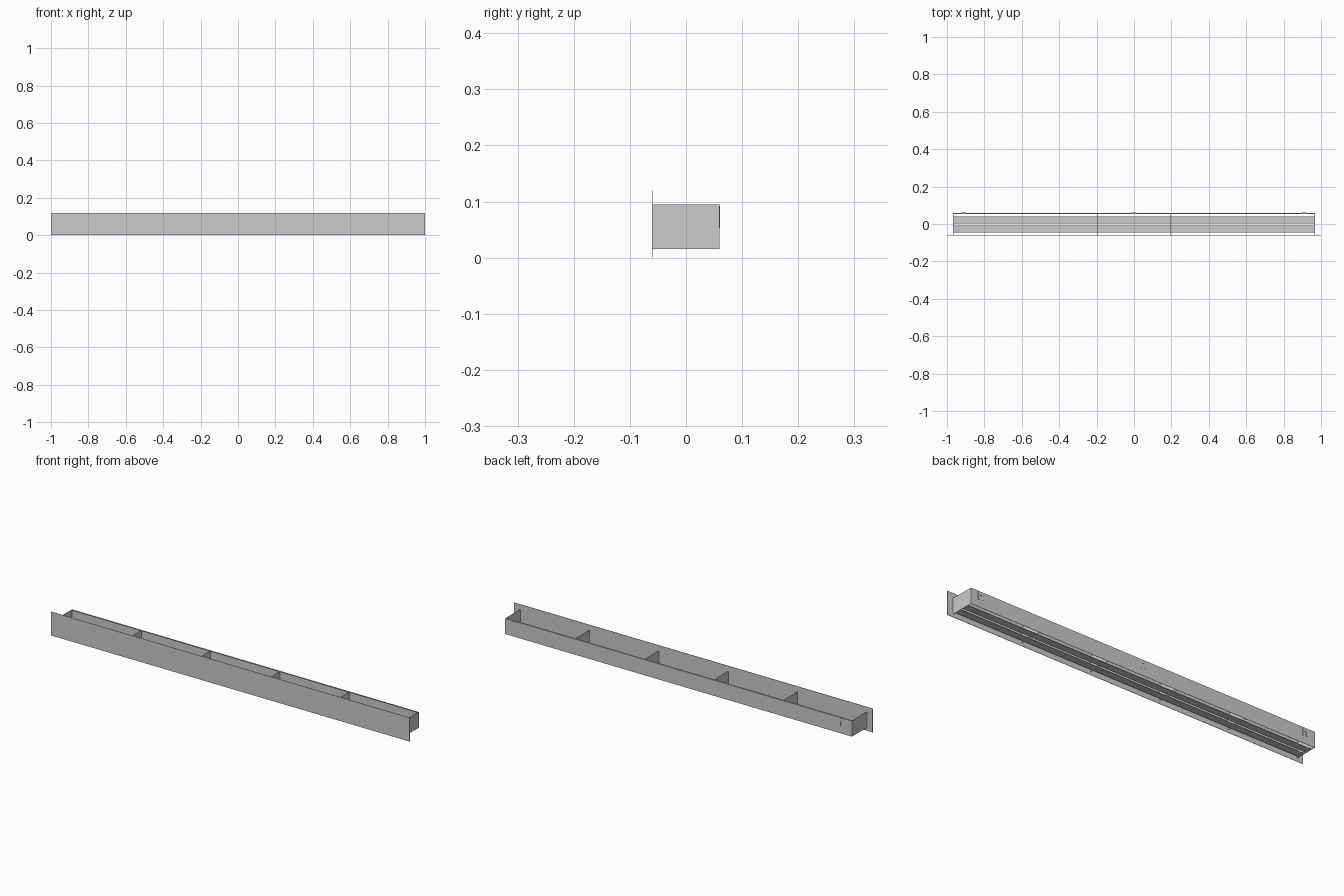
import bpy, bmesh

if "Cube" in bpy.data.objects:
    bpy.data.objects.remove(bpy.data.objects["Cube"])

T = 0.0016  # sheet thickness


def box(name, x0, x1, y0, y1, z0, z1):
    bm = bmesh.new()
    bmesh.ops.create_cube(bm, size=1)
    for v in bm.verts:
        v.co = ((x0 + x1) / 2 + v.co.x * (x1 - x0),
                (y0 + y1) / 2 + v.co.y * (y1 - y0),
                (z0 + z1) / 2 + v.co.z * (z1 - z0))
    return finish(name, bm)


def finish(name, bm):
    bmesh.ops.recalc_face_normals(bm, faces=bm.faces)
    me = bpy.data.meshes.new(name)
    bm.to_mesh(me)
    bm.free()
    ob = bpy.data.objects.new(name, me)
    bpy.context.collection.objects.link(ob)
    return ob


FRONT, BACK = -0.061, 0.0595
Z0, Z1, HALF = 0.0155, 0.0945, 0.967

# Wide front fascia
box("front_panel", -1, 1, FRONT, FRONT + T, 0, 0.12)

# Back wall with a narrow inward lip along its top
box("back_wall", -HALF, HALF, BACK - T, BACK, Z0, Z1)
box("back_lip", -HALF, HALF, BACK - 0.007, BACK - T, Z1 - T, Z1)

# End plates
for side, s in (("left", -1), ("right", 1)):
    a, b = sorted((s * HALF, s * (HALF - T)))
    box(side + "_end", a, b, FRONT + T, BACK - T, Z0, Z1)

# Four dividers splitting the tray into five compartments
for i in range(1, 5):
    x = -HALF + 2 * HALF * i / 5
    box(f"divider_{i}", x - T / 2, x + T / 2, FRONT + T, BACK - T, Z0, Z1 - T)

# Two floor slats with gaps between
for name, y0, y1 in (("front_slat", -0.045, -0.008), ("back_slat", 0.003, 0.04)):
    box(name, -HALF + T, HALF - T, y0, y1, Z0, Z0 + T)

# Hanging brackets: slotted plates on the back
profile = [(-0.014, 0.053), (-0.014, 0.092), (0.014, 0.092), (0.014, 0.053),
           (0.006, 0.053), (0.006, 0.076), (-0.006, 0.076), (-0.006, 0.053)]
for name, x in (("left", -0.912), ("middle", 0), ("right", 0.912)):
    bm = bmesh.new()
    face = bm.faces.new([bm.verts.new((x + px, BACK, pz)) for px, pz in profile])
    ext = bmesh.ops.extrude_face_region(bm, geom=[face], use_keep_orig=True)
    moved = [g for g in ext["geom"] if isinstance(g, bmesh.types.BMVert)]
    bmesh.ops.translate(bm, verts=moved, vec=(0, 0.0015, 0))
    finish(name + "_bracket", bm)
